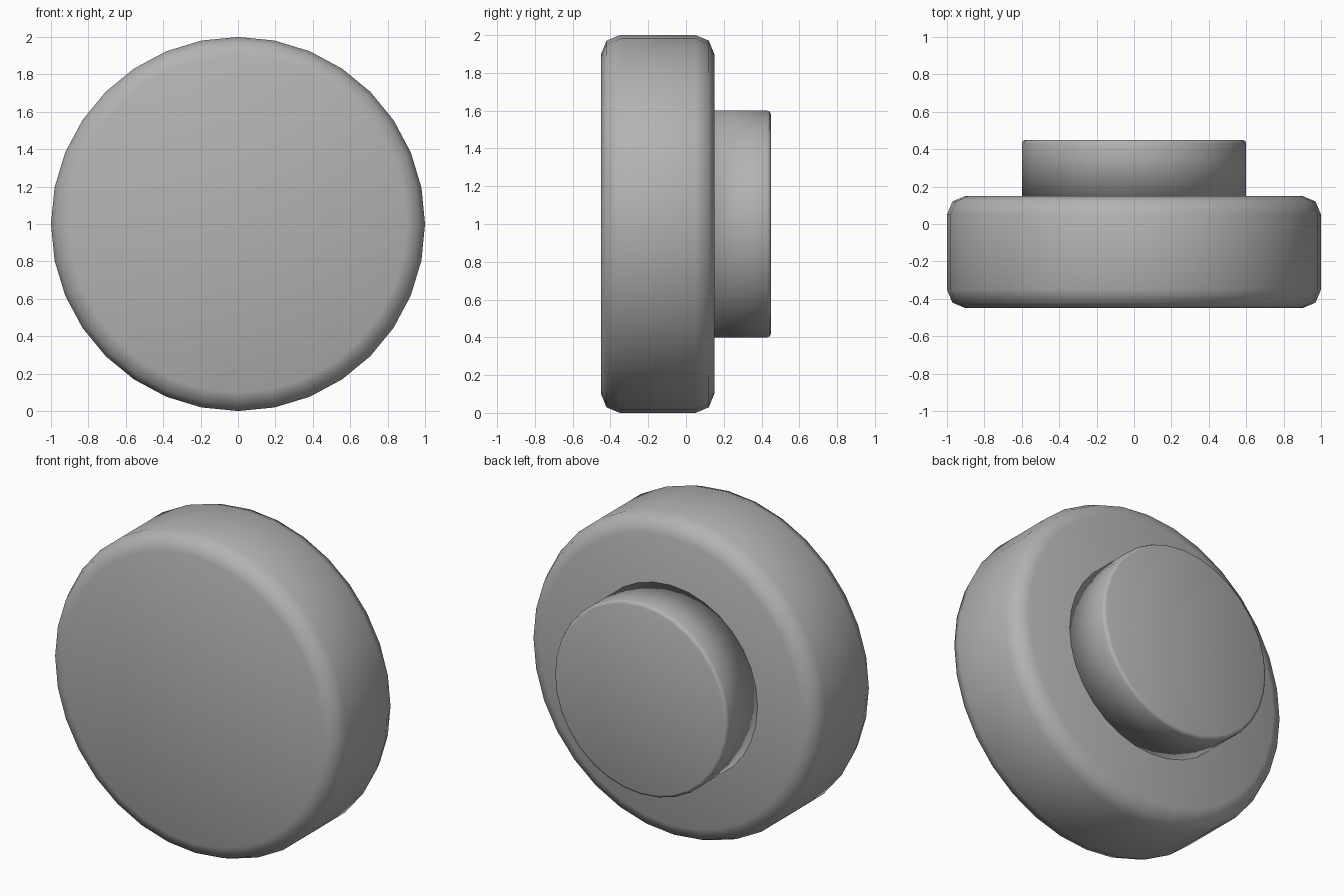
import bpy, bmesh, math

if "Cube" in bpy.data.objects:
    bpy.data.objects.remove(bpy.data.objects["Cube"])

SIDES = 32

grey = bpy.data.materials.new("plain grey")
grey.diffuse_color = (0.45, 0.45, 0.45, 1)
grey.use_nodes = True
grey.node_tree.nodes["Principled BSDF"].inputs["Base Color"].default_value = grey.diffuse_color


def lathe(name, profile):
    """Spin (radius, y) points around the y axis through z = 1 and cap both ends."""
    bm = bmesh.new()
    rings = []
    for r, y in profile:
        ring = []
        for i in range(SIDES):
            a = 2 * math.pi * i / SIDES
            ring.append(bm.verts.new((r * math.cos(a), y, 1 + r * math.sin(a))))
        rings.append(ring)
    for a, b in zip(rings, rings[1:]):
        for i in range(SIDES):
            j = (i + 1) % SIDES
            bm.faces.new((a[i], a[j], b[j], b[i]))
    bm.faces.new(rings[0])
    bm.faces.new(rings[-1])
    bmesh.ops.recalc_face_normals(bm, faces=bm.faces)
    mesh = bpy.data.meshes.new(name)
    bm.to_mesh(mesh)
    bm.free()
    mesh.materials.append(grey)
    mesh.shade_smooth()
    obj = bpy.data.objects.new(name, mesh)
    bpy.context.collection.objects.link(obj)
    return obj


def rounded(radius, y0, y1, b):
    """Straight-sided profile with two-step rounded rims."""
    k = b * (1 - math.sqrt(0.5))
    return [(radius - b, y0), (radius - k, y0 + k), (radius, y0 + b),
            (radius, y1 - b), (radius - k, y1 - k), (radius - b, y1)]


# wide front disc with rounded rims
lathe("wheel_disc", rounded(1.0, -0.45, 0.15, 0.1))

# narrower hub on the back, rounded only at its outer rim
lathe("back_hub", [(0.6, 0.14)] + rounded(0.6, 0.14, 0.45, 0.02)[3:])
